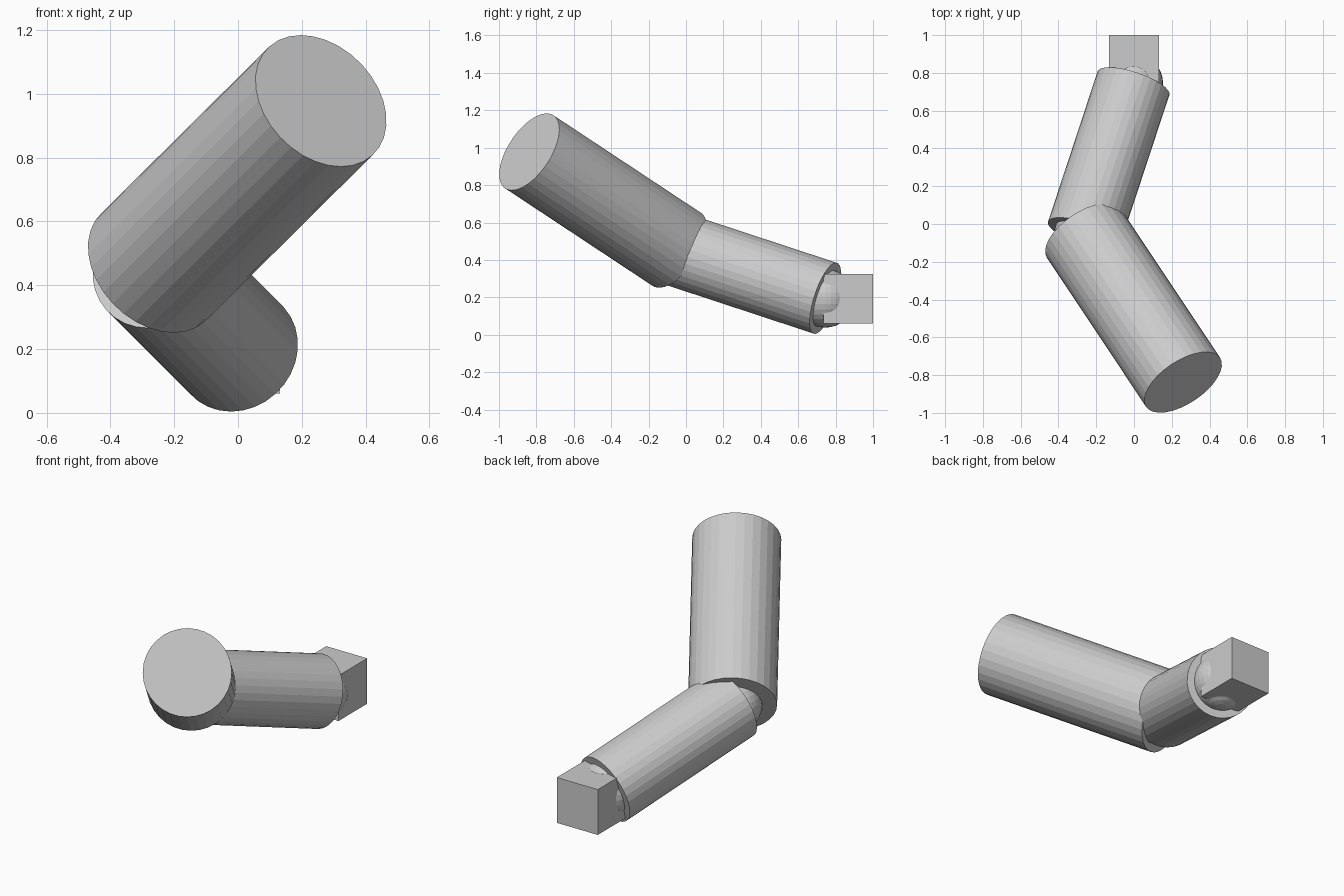
import bpy
from mathutils import Vector

if "Cube" in bpy.data.objects:
    bpy.data.objects.remove(bpy.data.objects["Cube"])

# One plain grey for the whole arm
grey = bpy.data.materials.new("plain_grey")
grey.diffuse_color = (0.6, 0.6, 0.6, 1)
grey.use_nodes = True
grey.node_tree.nodes["Principled BSDF"].inputs["Base Color"].default_value = grey.diffuse_color

# Joint positions
SHOULDER = Vector((0.26, -0.838, 0.978))
ELBOW = Vector((-0.265, -0.05, 0.457))
WRIST = Vector((-0.003, 0.745, 0.195))


def finish(name):
    ob = bpy.context.object
    ob.name = name
    ob.data.materials.append(grey)
    return ob


def limb(name, a, b, radius):
    """Capped cylinder running from a to b."""
    d = b - a
    bpy.ops.mesh.primitive_cylinder_add(
        vertices=32, radius=radius, depth=d.length, location=(a + b) / 2,
        rotation=d.to_track_quat('Z', 'Y').to_euler())
    return finish(name)


def joint(name, centre, radius):
    bpy.ops.mesh.primitive_uv_sphere_add(
        segments=32, ring_count=16, radius=radius, location=centre)
    return finish(name)


# Arm segments
limb("upper_arm", ELBOW, SHOULDER, 0.235)
limb("forearm", ELBOW, WRIST, 0.2)

# Ball joints
joint("elbow_ball", ELBOW, 0.157)
joint("wrist_ball", WRIST, 0.157)

# Block hand
bpy.ops.mesh.primitive_cube_add(size=0.264, location=(0, 0.868, 0.193))
finish("hand")
